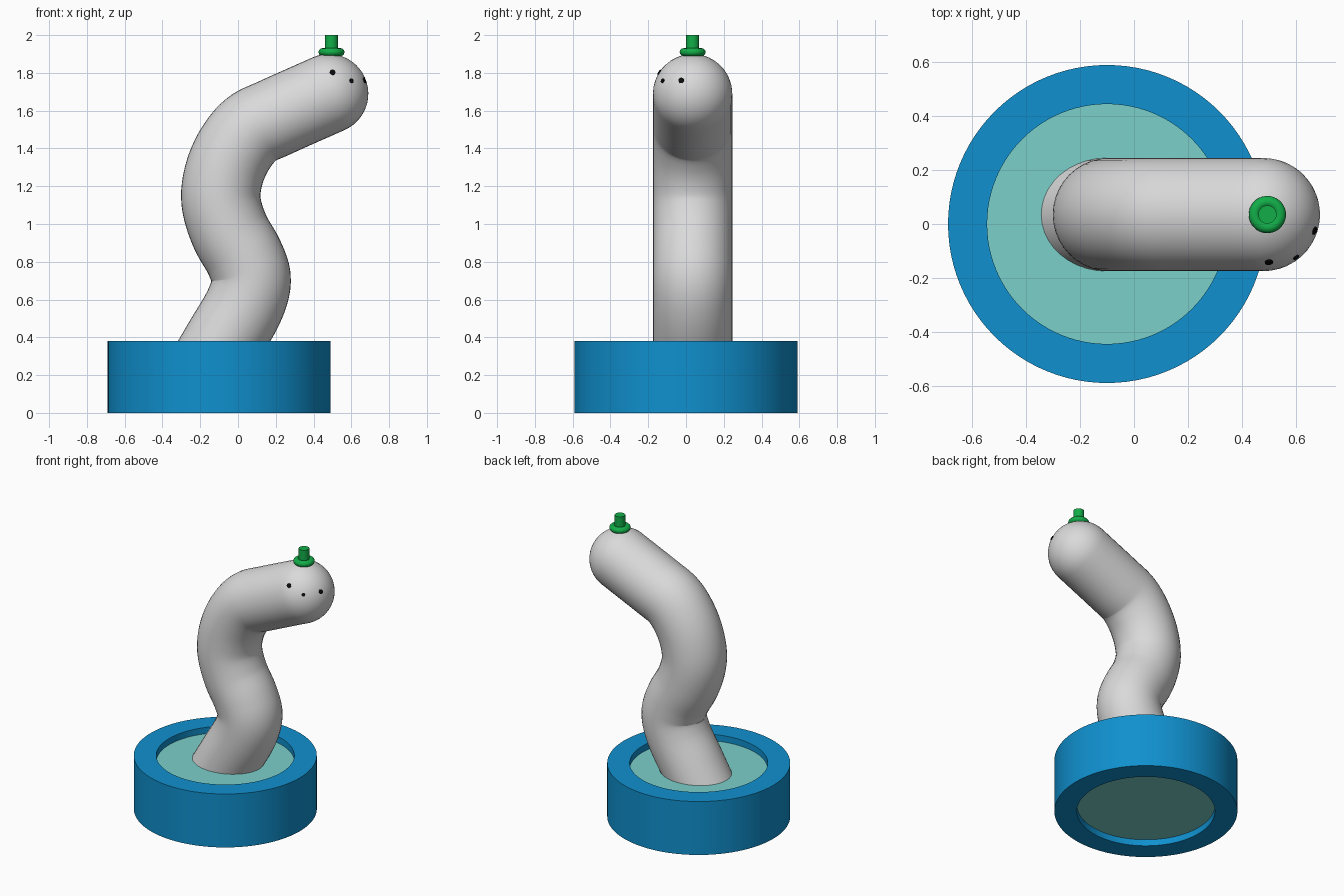
import bpy, bmesh, math
from mathutils import Vector

if "Cube" in bpy.data.objects:
    bpy.data.objects.remove(bpy.data.objects["Cube"])


def material(name, rgb):
    m = bpy.data.materials.new(name)
    m.diffuse_color = (*rgb, 1)
    m.use_nodes = True
    m.node_tree.nodes["Principled BSDF"].inputs["Base Color"].default_value = m.diffuse_color
    return m


BLUE = material("pool blue", (0.005, 0.28, 0.62))
TEAL = material("water teal", (0.20, 0.63, 0.60))
GREY = material("body grey", (0.70, 0.70, 0.70))
GREEN = material("spout green", (0.006, 0.42, 0.065))
BLACK = material("dot black", (0.003, 0.003, 0.003))


def finish(name, bm, mat):
    bmesh.ops.recalc_face_normals(bm, faces=bm.faces)
    me = bpy.data.meshes.new(name)
    bm.to_mesh(me)
    bm.free()
    me.materials.append(mat)
    ob = bpy.data.objects.new(name, me)
    bpy.context.collection.objects.link(ob)
    bpy.ops.object.select_all(action='DESELECT')
    ob.select_set(True)
    bpy.context.view_layer.objects.active = ob
    bpy.ops.object.shade_smooth_by_angle(angle=math.radians(40))
    return ob


def skin(bm, rings, closed=False):
    """Join successive rings of vertices with quads."""
    pairs = list(zip(rings, rings[1:]))
    if closed:
        pairs.append((rings[-1], rings[0]))
    for a, b in pairs:
        n = len(a)
        for i in range(n):
            j = (i + 1) % n
            bm.faces.new((a[i], a[j], b[j], b[i]))


def lathe(name, profile, centre, mat, closed=False, n=64):
    """Revolve (radius, z) points; an open profile gets flat caps."""
    bm = bmesh.new()
    rings = [[bm.verts.new((centre[0] + r * math.cos(2 * math.pi * i / n),
                            centre[1] + r * math.sin(2 * math.pi * i / n), z))
              for i in range(n)] for r, z in profile]
    skin(bm, rings, closed)
    if not closed:
        bm.faces.new(rings[0])
        bm.faces.new(rings[-1])
    return finish(name, bm, mat)


# Pool ring and the water inside it
POOL = (-0.10, 0.0)
lathe("pool_ring", [(0.445, 0), (0.59, 0), (0.59, 0.38), (0.445, 0.38)], POOL, BLUE, True, 96)
lathe("water", [(0.447, 0.045), (0.447, 0.335)], POOL, TEAL, n=96)

# Curved body: a circle swept along a spline in the xz plane, with a round head
R, Y = 0.21, 0.035
path = [Vector(p) for p in [
    (-0.18, 0.20), (-0.075, 0.38), (0.03, 0.56), (0.07, 0.70), (0.035, 0.82),
    (-0.045, 0.965), (-0.09, 1.12), (-0.075, 1.26), (-0.02, 1.39),
    (0.07, 1.50), (0.20, 1.565), (0.48, 1.69)]]
ext = [2 * path[0] - path[1]] + path + [2 * path[-1] - path[-2]]
STEPS = 6
sections = []                                   # centre, direction, radius
for k in range(1, len(ext) - 2):
    a, b, c, d = ext[k - 1:k + 3]
    for s in range(STEPS):
        t = s / STEPS
        pos = 0.5 * (2 * b + (c - a) * t + (2 * a - 5 * b + 4 * c - d) * t ** 2
                     + (3 * b - a - 3 * c + d) * t ** 3)
        tan = 0.5 * ((c - a) + 2 * t * (2 * a - 5 * b + 4 * c - d)
                     + 3 * t * t * (3 * b - a - 3 * c + d))
        sections.append((pos, tan.normalized(), R))
end = path[-1]
way = (path[-1] - path[-2]).normalized()
for k in range(12):
    ang = k / 12 * math.pi / 2
    sections.append((end + way * R * math.sin(ang), way, R * math.cos(ang)))

bm = bmesh.new()
N = 40
rings = []
for pos, tan, r in sections:
    ring = []
    for i in range(N):
        q = 2 * math.pi * i / N
        u = r * math.cos(q)
        ring.append(bm.verts.new((pos.x + tan.y * u, Y + r * math.sin(q), pos.y - tan.x * u)))
    rings.append(ring)
skin(bm, rings)
bm.faces.new(rings[0])
tip_pos = end + way * R
tip = bm.verts.new((tip_pos.x, Y, tip_pos.y))
for i in range(N):
    bm.faces.new((rings[-1][i], rings[-1][(i + 1) % N], tip))
body = finish("body", bm, GREY)
body.data.shade_smooth()

# Spout on top of the head, with a rounded collar
TOP = (0.495, Y)
lathe("spout", [(0.034, 1.86), (0.034, 2.0)], TOP, GREEN, n=32)
collar = [(0.047 + 0.022 * math.cos(a * math.pi / 6), 1.91 + 0.021 * math.sin(a * math.pi / 6))
          for a in range(12)]
lathe("spout_collar", collar, TOP, GREEN, True, 40)

# Three small dots on the face: thin plates lying on the head
head = Vector((end.x, Y, end.y))
for name, target, r in [("left_eye", (0.50, -0.137, 1.80), 0.015),
                        ("mouth_dot", (0.60, -0.122, 1.757), 0.012),
                        ("right_eye", (0.67, -0.025, 1.76), 0.015)]:
    nrm = (Vector(target) - head).normalized()
    bm = bmesh.new()
    bmesh.ops.create_cone(bm, cap_ends=True, segments=16, radius1=r, radius2=r, depth=0.008)
    dot = finish(name, bm, BLACK)
    dot.location = head + nrm * R
    dot.rotation_euler = nrm.to_track_quat('Z', 'Y').to_euler()
